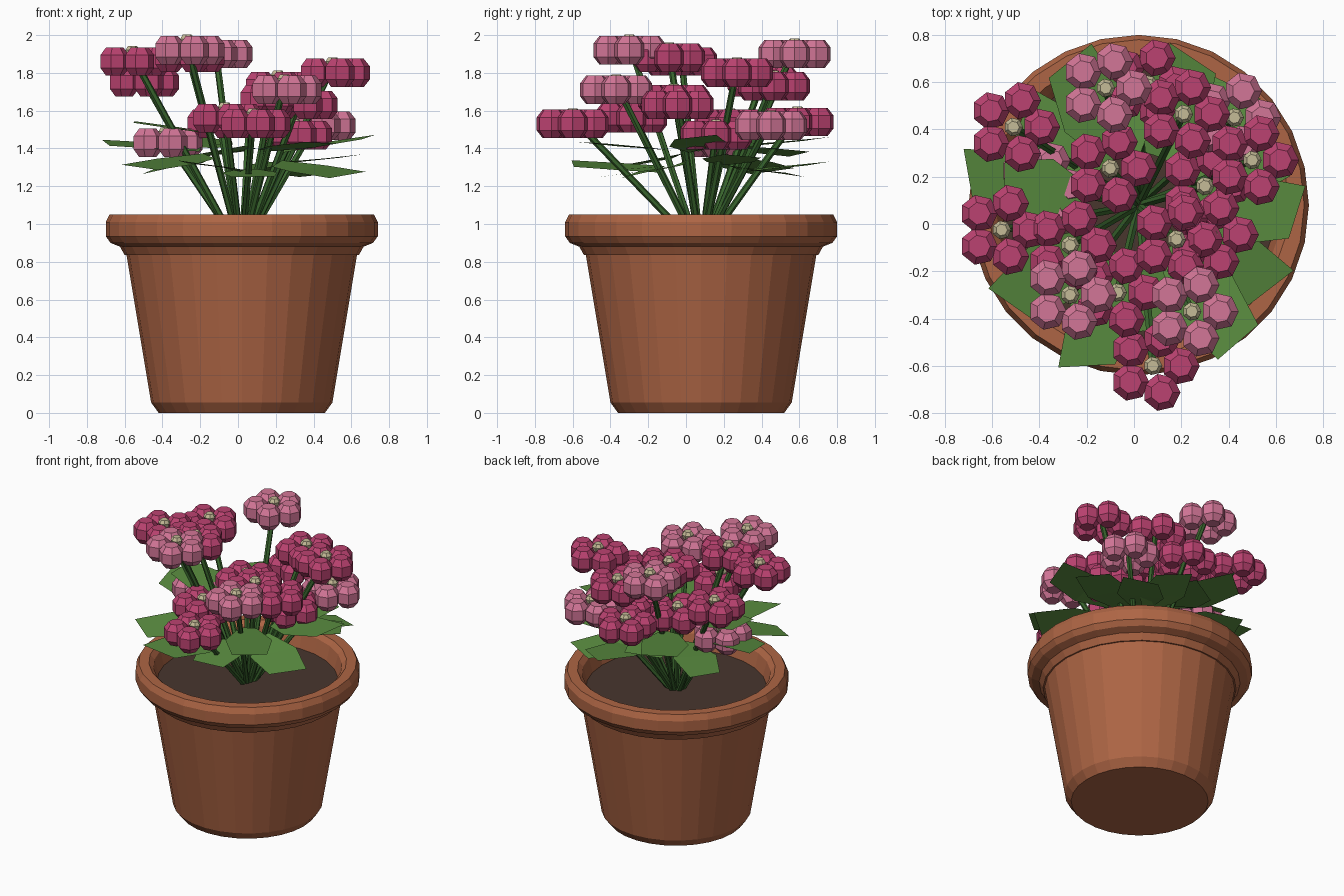
import bpy, bmesh, math, random
from mathutils import Vector, Matrix

random.seed(4)
if "Cube" in bpy.data.objects:
    bpy.data.objects.remove(bpy.data.objects["Cube"], do_unlink=True)


def material(name, rgb):
    m = bpy.data.materials.new(name)
    m.use_nodes = True
    m.diffuse_color = (*rgb, 1)
    m.node_tree.nodes["Principled BSDF"].inputs["Base Color"].default_value = (*rgb, 1)
    return m


CLAY = material("terracotta", (0.42, 0.13, 0.058))
SOIL = material("dark soil", (0.065, 0.037, 0.027))
STEM = material("stem green", (0.04, 0.13, 0.026))
LEAF = material("leaf green", (0.1, 0.26, 0.05))
DEEP = material("deep pink", (0.5, 0.055, 0.165))
PALE = material("pale pink", (0.65, 0.18, 0.31))
CREAM = material("cream", (0.56, 0.5, 0.31))

AXIS = Vector((0.02, 0.08, 0))
SOIL_Z = 0.92


def finish(bm, name, *mats):
    bmesh.ops.recalc_face_normals(bm, faces=bm.faces)
    mesh = bpy.data.meshes.new(name)
    bm.to_mesh(mesh)
    bm.free()
    for m in mats:
        mesh.materials.append(m)
    ob = bpy.data.objects.new(name, mesh)
    bpy.context.collection.objects.link(ob)
    return ob


def lathe(bm, profile, sides, at, mat=0):
    """Spin a radius/height profile into rings and cap both ends."""
    rings = []
    for r, z in profile:
        rings.append([bm.verts.new(at + Vector((r * math.cos(a), r * math.sin(a), z)))
                      for a in (math.tau * i / sides for i in range(sides))])
    faces = [bm.faces.new(rings[0][::-1]), bm.faces.new(rings[-1])]
    for lo, hi in zip(rings, rings[1:]):
        for i in range(sides):
            j = (i + 1) % sides
            faces.append(bm.faces.new((lo[i], lo[j], hi[j], hi[i])))
    for f in faces:
        f.material_index = mat


# Pot: tapered body, rolled rim and hollow mouth
bm = bmesh.new()
lathe(bm, [(0.44, 0), (0.48, 0.055), (0.61, 0.835), (0.62, 0.835), (0.645, 0.88),
           (0.695, 0.9), (0.72, 0.935), (0.72, 1.01), (0.7, 1.05), (0.635, 1.05),
           (0.605, 1.02), (0.575, 0.9)], 28, AXIS)
finish(bm, "pot", CLAY)

bm = bmesh.new()
lathe(bm, [(0.57, SOIL_Z - 0.04), (0.582, SOIL_Z)], 28, AXIS)
finish(bm, "soil", SOIL)

# Flower heads: five faceted petals round a button, each on a straight stem
PETAL = [(0.048, -0.075), (0.08, -0.035), (0.08, 0.035), (0.048, 0.075)]
BUTTON = [(0.03, 0.03), (0.04, 0.06), (0.025, 0.082)]


def flower(number, x, y, z, colour):
    centre = Vector((x, y, z))
    bm = bmesh.new()
    for k in range(5):
        a = math.tau * k / 5
        lathe(bm, PETAL, 7, centre + 0.118 * Vector((math.cos(a), math.sin(a), 0)))
    lathe(bm, BUTTON, 7, centre, 1)
    finish(bm, f"flower_{number}", colour, CREAM)

    spread = (centre - AXIS) * 0.06
    foot = AXIS + Vector((spread.x, spread.y, SOIL_Z - 0.02))
    path = centre + Vector((0, 0, 0.03)) - foot
    bm = bmesh.new()
    bmesh.ops.create_cone(bm, cap_ends=True, segments=6, radius1=0.018, radius2=0.018,
                          depth=path.length)
    turn = path.to_track_quat("Z", "Y").to_matrix().to_4x4()
    bm.transform(Matrix.Translation(foot + path / 2) @ turn)
    finish(bm, f"stem_{number}", STEM)


deep_flowers = [(-0.51, 0.41, 1.75), (0.21, 0.465, 1.73), (0.5, 0.27, 1.8),
                (-0.1, 0.235, 1.53), (-0.56, -0.025, 1.86), (-0.27, -0.09, 1.88),
                (0.18, -0.065, 1.66), (0.08, -0.6, 1.53), (-0.07, -0.29, 1.56),
                (0.33, -0.045, 1.63), (0.3, 0.16, 1.47), (0.06, 0.59, 1.54)]
pale_flowers = [(-0.12, 0.575, 1.9), (0.425, 0.45, 1.52), (-0.27, -0.3, 1.92),
                (0.245, -0.37, 1.71), (-0.385, 0.155, 1.43)]
blooms = [(p, DEEP) for p in deep_flowers] + [(p, PALE) for p in pale_flowers]
for n, (place, colour) in enumerate(blooms, 1):
    flower(n, *place, colour)


# Leaves: broad blades with a cut tip, reaching out from the stems
def leaf(number, tip, rise, width=0.3):
    tip = Vector(tip)
    out = Vector((tip.x - AXIS.x, tip.y - AXIS.y, 0))
    reach = out.length
    out.normalize()
    side = Vector((-out.y, out.x, 0))
    bm = bmesh.new()
    rows = []
    skew = random.uniform(-0.05, 0.05)
    for t, w in ((0, 0.35), (0.45, 1), (1, 0.75)):
        c = tip - out * (reach - 0.22) * (1 - t) - Vector((0, 0, rise * (1 - t)))
        rows.append([bm.verts.new(c + side * width * w * s / 2 + out * skew * s * t
                                  + Vector((0, 0, 0.02 * s * skew / 0.05)))
                     for s in (-1, 1)])
    for a, b in zip(rows, rows[1:]):
        bm.faces.new((a[0], b[0], b[1], a[1]))
    finish(bm, f"leaf_{number}", LEAF)


leaf_tips = [((-0.27, 0.69, 1.45), 0.04), ((-0.7, 0.2, 1.43), 0.03),
             ((-0.55, 0.15, 1.54), 0.05), ((-0.52, -0.34, 1.3), -0.06),
             ((-0.2, -0.6, 1.32), 0.03), ((0.44, -0.5, 1.43), 0.04),
             ((0.58, -0.27, 1.26), -0.06), ((0.69, 0.05, 1.46), 0.07),
             ((0.25, 0.7, 1.32), 0.04), ((0.43, 0.58, 1.26), -0.04),
             ((0.08, -0.45, 1.25), -0.04), ((0.6, 0.3, 1.36), 0.04),
             ((-0.08, 0.6, 1.37), -0.03), ((-0.47, 0.46, 1.28), -0.06)]
for n, (tip, rise) in enumerate(leaf_tips, 1):
    leaf(n, tip, rise)
